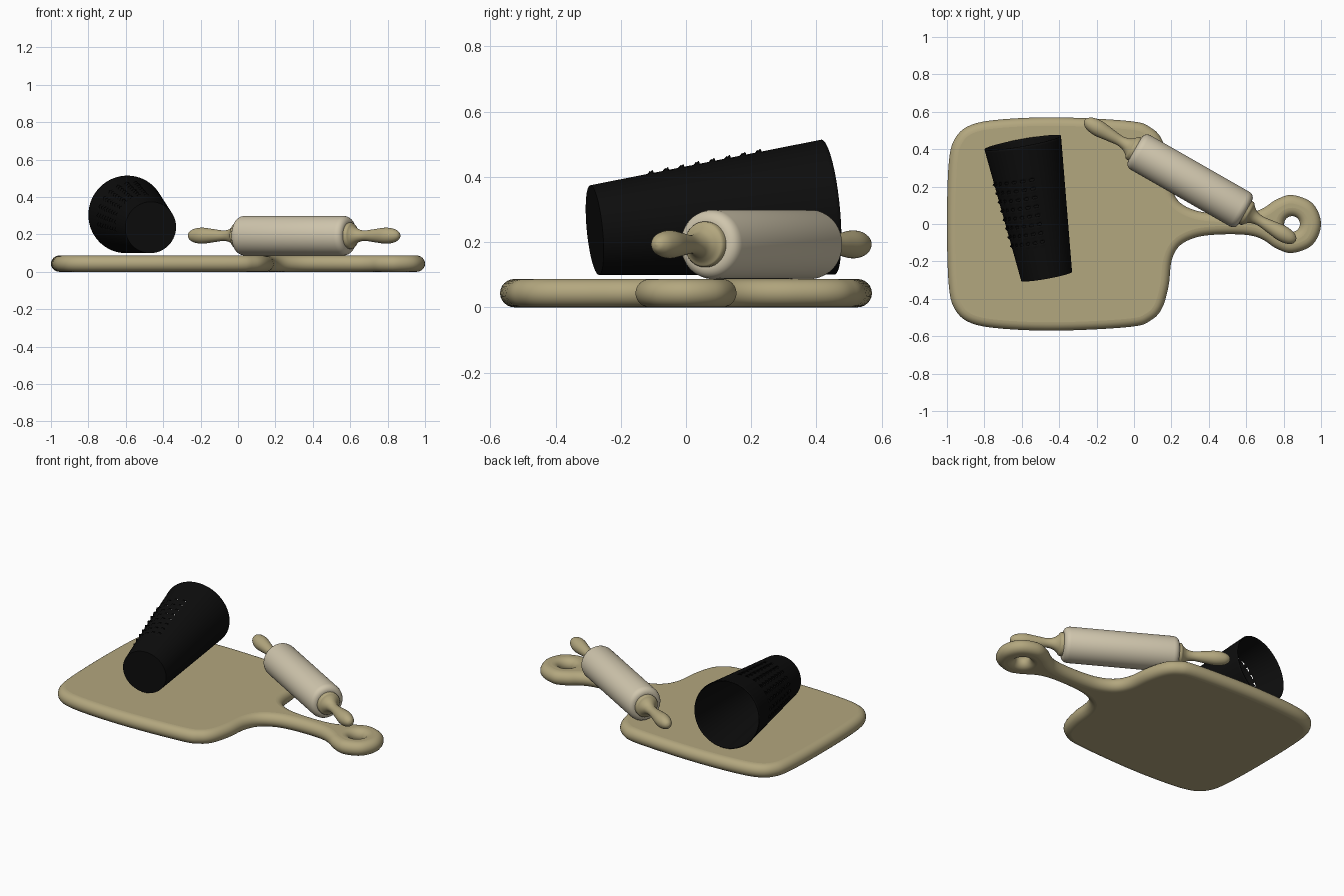
import bpy, bmesh, math
from mathutils import Matrix, Vector

if "Cube" in bpy.data.objects:
    bpy.data.objects.remove(bpy.data.objects["Cube"], do_unlink=True)


def material(name, rgb):
    m = bpy.data.materials.new(name)
    m.use_nodes = True
    m.diffuse_color = (*rgb, 1)
    bsdf = next(n for n in m.node_tree.nodes if n.type == 'BSDF_PRINCIPLED')
    bsdf.inputs["Base Color"].default_value = (*rgb, 1)
    return m


tan_wood = material("tan wood", (0.45, 0.385, 0.21))
pale_wood = material("pale wood", (0.63, 0.565, 0.42))
black_metal = material("black metal", (0.004, 0.004, 0.004))


def add_object(name, bm, mat, matrix=Matrix()):
    mesh = bpy.data.meshes.new(name)
    bm.to_mesh(mesh)
    bm.free()
    mesh.materials.append(mat)
    ob = bpy.data.objects.new(name, mesh)
    bpy.context.collection.objects.link(ob)
    ob.matrix_world = matrix
    return ob


def smooth(ob, degrees=40):
    bpy.ops.object.select_all(action='DESELECT')
    ob.select_set(True)
    bpy.context.view_layer.objects.active = ob
    bpy.ops.object.shade_smooth_by_angle(angle=math.radians(degrees))


def along(origin, direction):
    """Place local z along a direction, with local y upwards."""
    turn = Vector(direction).to_track_quat('Z', 'Y').to_matrix().to_4x4()
    return Matrix.Translation(origin) @ turn


def spline(points, steps, closed=False):
    """Smooth curve through 2D points."""
    pts = [Vector(p) for p in points]
    n = len(pts)

    def at(i):
        return pts[i % n] if closed else pts[min(max(i, 0), n - 1)]
    out = []
    for i in range(n if closed else n - 1):
        a, b, c, d = at(i - 1), at(i), at(i + 1), at(i + 2)
        for k in range(steps):
            t = k / steps
            out.append(0.5 * (2 * b + (c - a) * t + (2 * a - 5 * b + 4 * c - d) * t * t
                              + (3 * b - a - 3 * c + d) * t ** 3))
    return out if closed else out + [pts[-1]]


def bridge(bm, rings, skip=lambda i, j: False):
    for i in range(len(rings) - 1):
        n = len(rings[i])
        for j in range(n):
            if not skip(i, j):
                k = (j + 1) % n
                bm.faces.new((rings[i][j], rings[i][k], rings[i + 1][k], rings[i + 1][j]))


def lathe(profile, segs, cap_end=True, start=0.0, lift=lambda i, j: 0.0,
          skip=lambda i, j: False):
    """Revolve (radius, height) points about z."""
    bm = bmesh.new()
    rings = []
    for i, (r, z) in enumerate(profile):
        ring = []
        for j in range(segs):
            a = start + math.tau * j / segs
            rr = r + lift(i, j)
            ring.append(bm.verts.new((rr * math.cos(a), rr * math.sin(a), z)))
        rings.append(ring)
    bridge(bm, rings, skip)
    bm.faces.new(rings[0][::-1])
    if cap_end:
        bm.faces.new(rings[-1])
    return bm


# Cutting board: half outline mirrored, rounded rim, hanging hole
HEIGHT, ROUND = 0.087, 0.045
half = [(-1, 0), (-0.99, -0.33), (-0.955, -0.46), (-0.87, -0.53), (-0.7, -0.56),
        (-0.4, -0.57), (-0.02, -0.55), (0.09, -0.515), (0.15, -0.45), (0.185, -0.33),
        (0.2, -0.2), (0.24, -0.12), (0.32, -0.075), (0.42, -0.058), (0.55, -0.055),
        (0.64, -0.065), (0.7, -0.09), (0.76, -0.13), (0.845, -0.155), (0.955, -0.11), (1, 0)]
outline = spline(half + [(x, -y) for x, y in half[-2:0:-1]], 5, closed=True)
hole = [Vector((0.845 + 0.042 * math.cos(a), -0.042 * math.sin(a)))
        for a in (math.tau * i / 40 for i in range(40))]

bm = bmesh.new()
caps = {0: [], -1: []}
for loop in (outline, hole):
    n = len(loop)
    normals = []
    for j in range(n):
        t = (loop[(j + 1) % n] - loop[j - 1]).normalized()
        normals.append(Vector((-t.y, t.x)))
    rings = []
    for k in range(13):
        a = math.pi * (k / 12 - 0.5)
        inset = ROUND * (1 - math.cos(a))
        z = HEIGHT / 2 * (1 + math.sin(a))
        rings.append([bm.verts.new((*(p + nv * inset), z)) for p, nv in zip(loop, normals)])
    bridge(bm, rings)
    for end in caps:
        ring = rings[end]
        caps[end] += [bm.edges.get((ring[j - 1], ring[j])) for j in range(n)]
for f in bm.faces:
    f.smooth = True
for end, edges in caps.items():
    made = bmesh.ops.triangle_fill(bm, use_beauty=True, edges=edges,
                                   normal=(0, 0, 1 if end else -1))
    for f in made["geom"]:
        if isinstance(f, bmesh.types.BMFace):
            f.smooth = False
bmesh.ops.recalc_face_normals(bm, faces=bm.faces)
add_object("cutting_board", bm, tan_wood)

# Rolling pin: barrel with rounded ends, and two turned handles
centre = Vector((0.3, 0.231, 0.193))
axis = Vector((0.588, -0.336, 0)).normalized()
end = [(0.03, 0.338), (0.075, 0.34), (0.086, 0.337), (0.096, 0.33), (0.103, 0.319), (0.106, 0.305)]
barrel = [(r, -z) for r, z in end] + end[::-1]
smooth(add_object("pin_barrel", lathe(barrel, 64), pale_wood, along(centre, axis)))

collar = [(0.07, 0.33), (0.07, 0.352), (0.066, 0.359)]
grip = spline([(0.066, 0.359), (0.052, 0.37), (0.035, 0.395), (0.028, 0.435), (0.035, 0.495),
               (0.043, 0.565), (0.036, 0.615), (0.02, 0.642), (0.003, 0.65)], 5)
for name, side in (("left", 1), ("right", -1)):
    bm = lathe(collar + [tuple(p) for p in grip[1:]], 40)
    smooth(add_object("pin_handle_" + name, bm, tan_wood, along(centre, axis * side)))

# Grater: tapered open shell lying on its side, with rows of raised slots
small, large = Vector((-0.467, -0.28, 0.237)), Vector((-0.595, 0.435, 0.307))
length = (large - small).length
ROWS, SEGS = 60, 96
body = [(0.138 + 0.07 * i / ROWS, length * i / ROWS) for i in range(ROWS + 1)]


def slot_row(i, j):
    return 14 <= i <= 46 and i % 4 == 0 and j < 32


bm = lathe(body, SEGS, cap_end=False, start=-math.tau * 4 / SEGS,
           lift=lambda i, j: 0.01 if slot_row(i, j) and j % 4 == 1 else 0.0,
           skip=lambda i, j: slot_row(i, j) and j % 4 < 2)
grater = add_object("grater", bm, black_metal, along(small, large - small))
smooth(grater)
wall = grater.modifiers.new("wall", 'SOLIDIFY')
wall.thickness = 0.005
wall.offset = -1
